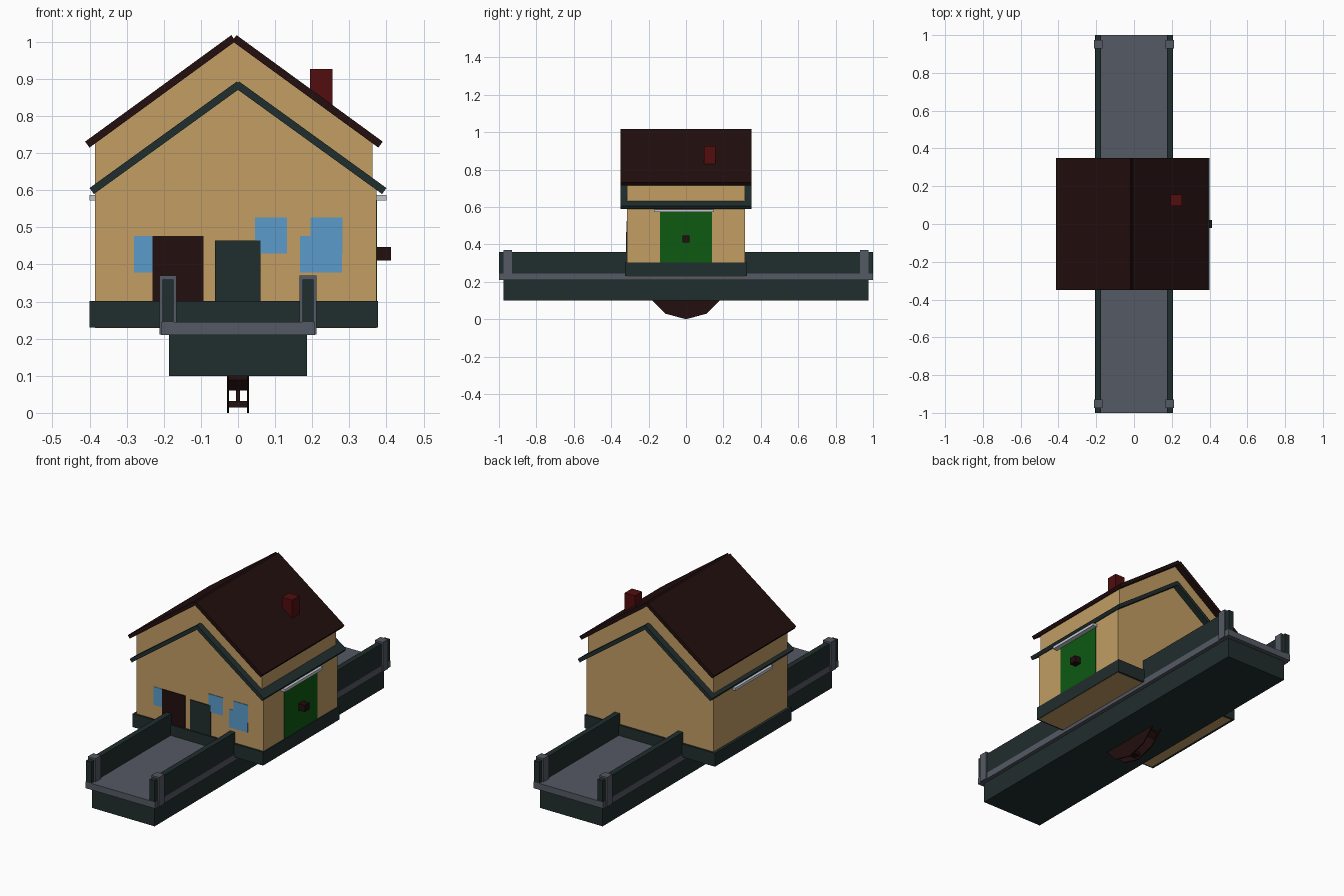
import bpy, math

if "Cube" in bpy.data.objects:
    bpy.data.objects.remove(bpy.data.objects["Cube"])


def mat(name, r, g, b):
    m = bpy.data.materials.new(name)
    m.diffuse_color = (r, g, b, 1)
    m.use_nodes = True
    m.node_tree.nodes["Principled BSDF"].inputs["Base Color"].default_value = m.diffuse_color
    return m


TAN = mat("tan_wall", 0.54, 0.34, 0.125)
BROWN = mat("dark_brown", 0.016, 0.0044, 0.0044)
SLATE = mat("dark_slate_green", 0.0145, 0.026, 0.026)
GREY = mat("deck_grey", 0.09, 0.1, 0.125)
RED = mat("brick_red", 0.085, 0.004, 0.004)
BLUE = mat("window_blue", 0.105, 0.33, 0.6)
GREEN = mat("door_green", 0.004, 0.1, 0.006)
PALE = mat("pale_grey", 0.55, 0.58, 0.62)


def make(name, verts, faces, m):
    me = bpy.data.meshes.new(name)
    me.from_pydata(verts, [], faces)
    me.materials.append(m)
    ob = bpy.data.objects.new(name, me)
    bpy.context.collection.objects.link(ob)
    return ob


def extrude(name, pts, a, b, m, axis="y"):
    """Extrude a closed outline (first axis, z) along y, or (y, z) along x."""
    n = len(pts)
    put = (lambda p, d: (p[0], d, p[1])) if axis == "y" else (lambda p, d: (d, p[0], p[1]))
    verts = [put(p, a) for p in pts] + [put(p, b) for p in pts]
    faces = [tuple(range(n)), tuple(range(2 * n - 1, n - 1, -1))]
    faces += [(i, i + n, (i + 1) % n + n, (i + 1) % n) for i in range(n)]
    ob = make(name, verts, faces, m)
    area = sum(pts[i][0] * pts[(i + 1) % n][1] - pts[(i + 1) % n][0] * pts[i][1] for i in range(n))
    if (area < 0) == (axis == "y"):
        ob.data.flip_normals()
    return ob


def box(name, x0, x1, y0, y1, z0, z1, m):
    return extrude(name, [(x0, z0), (x1, z0), (x1, z1), (x0, z1)], y0, y1, m)


def roof(name, cx, half, gap, z0, z1, m):
    """Two sloping slabs mirrored about x = cx."""
    t, run, rise = 0.02, half - gap, z1 - z0
    length = math.hypot(run, rise)
    dx, dz = t * rise / length, -t * run / length
    for s, side in ((-1, "left"), (1, "right")):
        pts = [(half, z0), (gap, z1), (gap - dx, z1 + dz), (half - dx, z0 + dz)]
        extrude(f"{name}_{side}", [(cx + s * x, z) for x, z in pts], -0.35, 0.35, m)


# Bridge: beam, deck, railings and end posts
box("bridge_beam", -0.186, 0.186, -0.975, 0.975, 0.1, 0.212, SLATE)
box("bridge_deck", -0.207, 0.207, -1, 1, 0.21, 0.245, GREY)
for s, side in ((-1, "left"), (1, "right")):
    x = s * 0.189
    box(f"railing_{side}", x - 0.015, x + 0.015, -1, 1, 0.244, 0.36, SLATE)
    for t, end in ((-1, "front"), (1, "back")):
        y = t * 0.952
        box(f"post_{end}_{side}", x - 0.023, x + 0.023, y - 0.023, y + 0.023, 0.211, 0.37, GREY)

# House body
box("foundation", -0.4, 0.377, -0.325, 0.325, 0.23, 0.302, SLATE)
box("lower_walls", -0.385, 0.373, -0.315, 0.315, 0.229, 0.604, TAN)
extrude("upper_walls", [(-0.385, 0.604), (0.363, 0.604), (0.363, 0.73), (-0.011, 1.003), (-0.385, 0.73)],
        -0.315, 0.315, TAN)

# Roofs and chimney
roof("lower_roof", 0, 0.4, 0.003, 0.606, 0.893, SLATE)
roof("upper_roof", -0.011, 0.401, 0.007, 0.731, 1.018, BROWN)
box("chimney", 0.194, 0.255, 0.096, 0.157, 0.78, 0.927, RED)

# Front windows and doors, as thin plates
for i, (x0, x1, z0, z1) in enumerate([(-0.28, -0.165, 0.378, 0.476), (0.167, 0.28, 0.378, 0.476)]):
    box(f"low_window_{i}", x0, x1, -0.317, -0.312, z0, z1, BLUE)
for i, x0 in enumerate((0.046, 0.195)):
    box(f"high_window_{i}", x0, x0 + 0.086, -0.318, -0.312, 0.43, 0.526, BLUE)
box("brown_door", -0.23, -0.093, -0.319, -0.312, 0.3, 0.477, BROWN)
box("slate_door", -0.062, 0.06, -0.32, -0.312, 0.3, 0.465, SLATE)

# Right side: green door and axle stub; pale strips on both sides
box("side_door", 0.37, 0.3745, -0.14, 0.14, 0.3, 0.575, GREEN)
box("axle_stub", 0.36, 0.412, -0.02, 0.02, 0.411, 0.447, BROWN)
box("side_strip_right", 0.36, 0.4, -0.17, 0.15, 0.572, 0.587, PALE)
box("side_strip_left", -0.4, -0.375, -0.17, 0.15, 0.572, 0.587, PALE)

# Water wheel below the bridge: two twelve-sided discs, eight spokes with bars
CZ, R = 0.22, 0.22
ring = [(R * math.sin(k * math.pi / 6), CZ - R * math.cos(k * math.pi / 6)) for k in range(12)]
for s, side in ((-1, "left"), (1, "right")):
    extrude(f"wheel_disc_{side}", ring, s * 0.027 - 0.003, s * 0.027 + 0.003, BROWN, "x")


def radial(name, ang, r0, r1, half, wx):
    """Box lying along a wheel radius."""
    sa, ca = math.sin(ang), math.cos(ang)
    pts = [(r * sa + h * ca, CZ - r * ca + h * sa)
           for r, h in ((r0, -half), (r1, -half), (r1, half), (r0, half))]
    extrude(name, pts, -wx, wx, BROWN, "x")


for k in range(8):
    radial(f"wheel_spoke_{k}", k * math.pi / 4, 0.02, 0.2, 0.008, 0.005)
    radial(f"wheel_bar_{k}", k * math.pi / 4, 0.188, 0.205, 0.02, 0.026)
